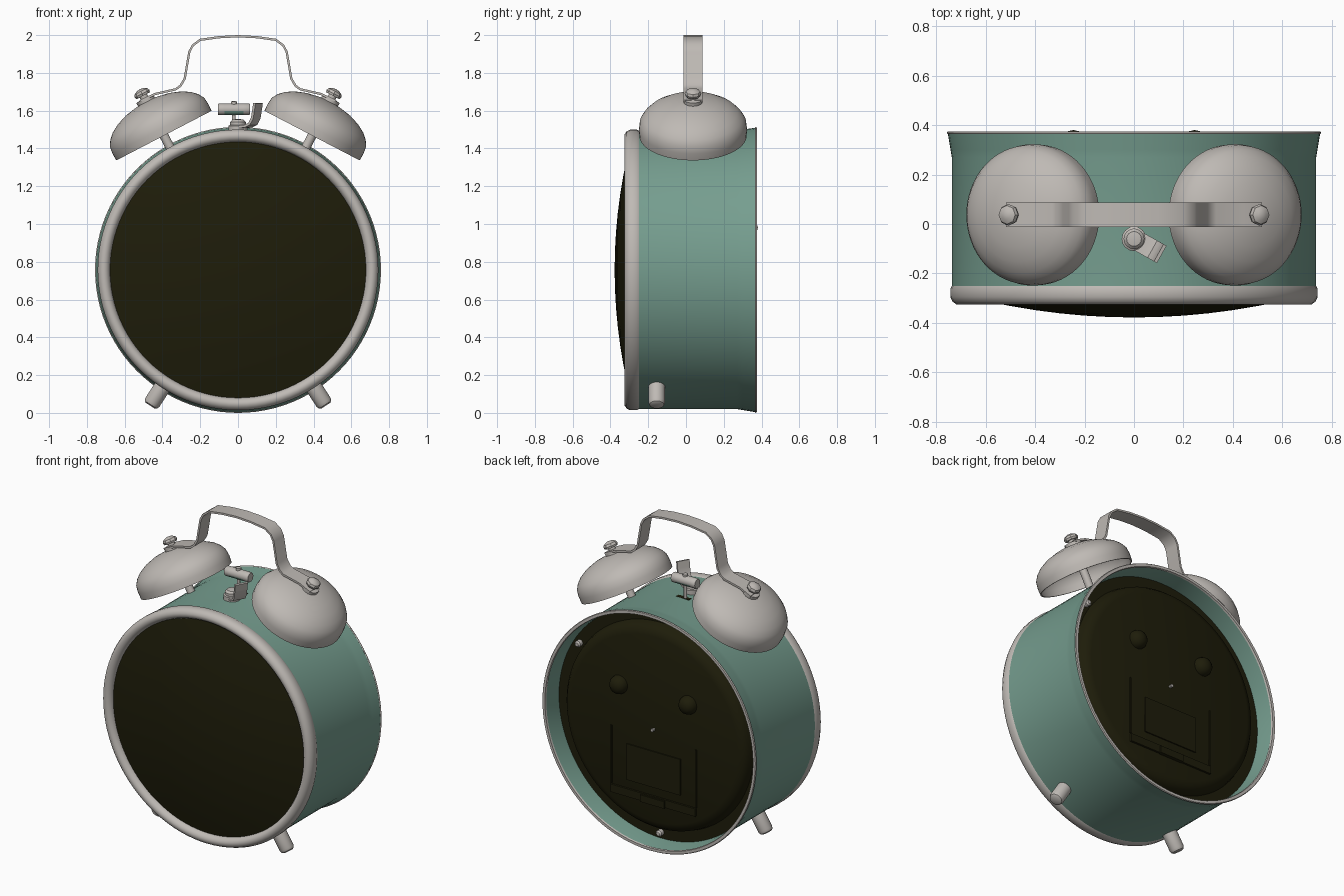
import bpy, bmesh, math
from mathutils import Vector, Matrix

if "Cube" in bpy.data.objects:
    bpy.data.objects.remove(bpy.data.objects["Cube"])

CZ = 0.757  # height of the case centre


def material(name, rgb):
    m = bpy.data.materials.new(name)
    m.diffuse_color = (*rgb, 1)
    m.use_nodes = True
    m.node_tree.nodes["Principled BSDF"].inputs["Base Color"].default_value = m.diffuse_color
    return m


METAL = material("pale metal", (0.52, 0.49, 0.46))
TEAL = material("teal paint", (0.18, 0.34, 0.275))
DARK = material("dark olive", (0.013, 0.012, 0.003))


def finish(name, bm, mat, angle=35):
    bmesh.ops.recalc_face_normals(bm, faces=bm.faces)
    me = bpy.data.meshes.new(name)
    bm.to_mesh(me)
    bm.free()
    me.materials.append(mat)
    ob = bpy.data.objects.new(name, me)
    bpy.context.collection.objects.link(ob)
    bpy.ops.object.select_all(action='DESELECT')
    ob.select_set(True)
    bpy.context.view_layer.objects.active = ob
    bpy.ops.object.shade_smooth_by_angle(angle=math.radians(angle))
    return ob


def lathe(name, profile, origin, axis, mat, n=32, closed=False, angle=35):
    """Turn (radius, height) points around an axis."""
    rot = Vector(axis).to_track_quat('Z', 'Y').to_matrix()
    bm = bmesh.new()
    rings = []
    for r, h in profile:
        count = n if r > 1e-6 else 1
        rings.append([bm.verts.new(Vector(origin) + rot @ Vector(
            (r * math.cos(math.tau * i / n), r * math.sin(math.tau * i / n), h)))
            for i in range(count)])
    pairs = list(zip(rings, rings[1:]))
    if closed:
        pairs.append((rings[-1], rings[0]))
    for a, b in pairs:
        for i in range(n):
            quad = [a[i % len(a)], a[(i + 1) % len(a)], b[(i + 1) % len(b)], b[i % len(b)]]
            bm.faces.new(list(dict.fromkeys(quad)))
    return finish(name, bm, mat, angle)


def box(name, centre, size, mat):
    bm = bmesh.new()
    bmesh.ops.create_cube(bm, size=1, matrix=Matrix.Translation(centre) @ Matrix.Diagonal((*size, 1)))
    return finish(name, bm, mat)


def strip(name, points, side, thickness, mat):
    """Bent metal band with a rectangular section along a path."""
    bm = bmesh.new()
    pts = [Vector(p) for p in points]
    s = Vector(side) / 2
    rows = []
    for i, p in enumerate(pts):
        tangent = pts[min(i + 1, len(pts) - 1)] - pts[max(i - 1, 0)]
        t = s.cross(tangent).normalized() * thickness / 2
        rows.append([bm.verts.new(p + o) for o in (-s - t, s - t, s + t, -s + t)])
    for a, b in zip(rows, rows[1:]):
        for i in range(4):
            j = (i + 1) % 4
            bm.faces.new((a[i], a[j], b[j], b[i]))
    bm.faces.new(rows[0])
    bm.faces.new(rows[-1])
    return finish(name, bm, mat)


C = (0, 0, CZ)
Y = (0, 1, 0)

# Case shell, flared and open at the back
lathe("case", [(0.69, -0.255), (0.737, -0.255), (0.737, 0.27), (0.742, 0.30), (0.753, 0.367),
               (0.738, 0.367), (0.725, 0.28), (0.722, 0.20)], C, Y, TEAL, 96)
lathe("back_rim", [(0.753, 0.364), (0.757, 0.369), (0.753, 0.375), (0.736, 0.375), (0.733, 0.364)],
      C, Y, METAL, 96, True)

# Front bezel and domed face
lathe("bezel", [(0.737, -0.25), (0.743, -0.262), (0.743, -0.295), (0.734, -0.314), (0.717, -0.326),
                (0.70, -0.325), (0.686, -0.315), (0.678, -0.30), (0.674, -0.25)],
      C, Y, METAL, 96, True, 50)
dome = [(r, -0.378 + r * r / 5.4) for r in (0, 0.1, 0.2, 0.3, 0.4, 0.5, 0.6, 0.68)]
lathe("front_face", dome, C, Y, DARK, 96)

# Back panel with a raised centre
lathe("back_panel", [(0.724, 0.25), (0.655, 0.25), (0.645, 0.285), (0.625, 0.31), (0.59, 0.322), (0, 0.325)],
      C, Y, DARK, 96)
for x in (-0.245, 0.245):
    lathe("back_knob", [(0.058, 0.32), (0.056, 0.34), (0.046, 0.36), (0.028, 0.374), (0, 0.38)],
          (x, 0, 0.98), Y, DARK, 24)
for deg in (33, 270):
    a = math.radians(deg)
    lathe("panel_screw", [(0.02, 0.24), (0.02, 0.275), (0.012, 0.285), (0, 0.287)],
          (0.685 * math.cos(a), 0, CZ + 0.685 * math.sin(a)), Y, METAL, 12)
lathe("centre_pin", [(0.01, 0.31), (0.01, 0.345), (0, 0.345)], C, Y, METAL, 10)

# Battery door
box("battery_door", (0, 0.325, CZ - 0.255), (0.38, 0.012, 0.23), DARK)
box("door_ledge", (0, 0.325, CZ - 0.45), (0.60, 0.02, 0.05), DARK)
box("door_tab", (0, 0.332, CZ - 0.455), (0.17, 0.025, 0.045), DARK)
for x in (-0.3, 0.3):
    box("door_side", (x, 0.325, CZ - 0.235), (0.01, 0.01, 0.37), DARK)

# Feet, bells, posts and nuts on both sides
bell = [(0.284, 0), (0.286, 0.04), (0.281, 0.08), (0.263, 0.11), (0.235, 0.138),
        (0.19, 0.165), (0.13, 0.187), (0.06, 0.2), (0, 0.204)]
bell_inside = [(r * 0.975, h * 0.965) for r, h in bell]
for s in (-1, 1):
    lathe("foot", [(0.044, 0.70), (0.044, 0.835), (0.038, 0.85), (0.028, 0.856), (0, 0.856)],
          (0, -0.155, CZ), (0.543 * s, 0, -0.84), METAL, 24)
    base, up = (0.392 * s, 0.037, 1.468), (0.462 * s, 0, 0.887)
    lathe("bell", bell_inside[::-1] + bell, base, up, METAL, 64)
    lathe("bell_post", [(0.024, -0.14), (0.024, 0.2)], base, up, METAL, 16)
    lathe("bell_washer", [(0, 0.2), (0.05, 0.2), (0.05, 0.22), (0.022, 0.224), (0.022, 0.24)],
          base, up, METAL, 16)
    lathe("bell_nut", [(0, 0.238), (0.04, 0.238), (0.044, 0.25), (0.038, 0.264), (0.02, 0.274), (0, 0.277)],
          base, up, METAL, 8)

# Carrying handle, mirrored from its left half
half = [(-0.515, 1.652), (-0.44, 1.688), (-0.33, 1.713), (-0.304, 1.732), (-0.282, 1.77), (-0.258, 1.91),
        (-0.24, 1.945), (-0.2, 1.975), (-0.1, 1.989), (0, 1.994)]
path = half + [(-x, z) for x, z in half[-2::-1]]
strip("handle", [(x, 0.037, z) for x, z in path], (0, 0.1, 0), 0.012, METAL)

# Striker between the bells, painted underneath
head = lathe("striker_head", [(0, -0.085), (0.028, -0.085), (0.031, -0.08), (0.031, -0.05), (0.031, 0.05),
                              (0.031, 0.08), (0.028, 0.085), (0, 0.085)],
             (-0.022, 0.037, 1.607), (1, 0, 0), METAL, 20)
head.data.materials.append(TEAL)
for p in head.data.polygons:
    if p.normal.z < -0.4 and abs(p.center.x + 0.022) < 0.06:
        p.material_index = 1
lathe("striker_stem", [(0.01, 1.47), (0.01, 1.63), (0.016, 1.632), (0.016, 1.648), (0, 1.652)],
      (-0.022, 0.037, 0), (0, 0, 1), METAL, 12)
box("striker_slot", (-0.01, 0.037, 1.491), (0.09, 0.025, 0.008), DARK)

# Stop lever in front of the striker
lathe("lever_pivot", [(0.05, 1.48), (0.05, 1.52), (0.042, 1.525), (0.042, 1.54), (0.03, 1.552), (0, 1.557)],
      (0, -0.06, 0), (0, 0, 1), METAL, 16)
d = Vector((0.87, -0.49, 0))
curve = [(0, 1.515), (0.06, 1.517), (0.09, 1.53), (0.108, 1.56), (0.115, 1.60), (0.122, 1.64)]
strip("stop_lever", [Vector((0, -0.06, z)) + d * t for t, z in curve], (0.039, 0.07, 0), 0.014, METAL)
